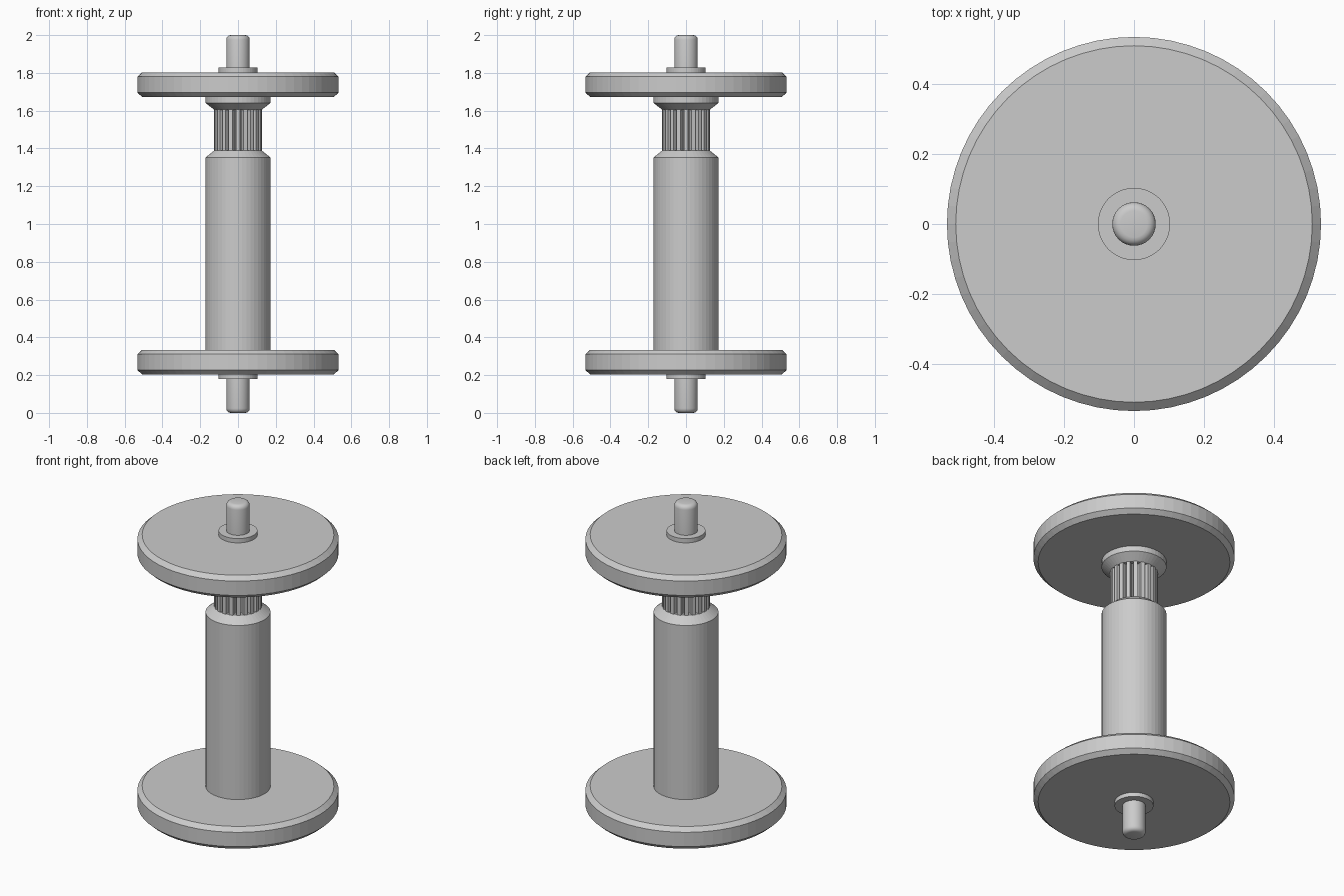
import bpy, bmesh
from math import sin, cos, pi, radians

if "Cube" in bpy.data.objects:
    bpy.data.objects.remove(bpy.data.objects["Cube"])


def add_mesh(name, rings, smooth):
    """Join equal-length rings of points into a capped solid."""
    bm = bmesh.new()
    loops = [[bm.verts.new(p) for p in ring] for ring in rings]
    n = len(loops[0])
    for a, b in zip(loops, loops[1:]):
        for i in range(n):
            j = (i + 1) % n
            bm.faces.new((a[i], a[j], b[j], b[i]))
    bm.faces.new(loops[0][::-1])
    bm.faces.new(loops[-1])
    me = bpy.data.meshes.new(name)
    bm.to_mesh(me)
    bm.free()
    ob = bpy.data.objects.new(name, me)
    bpy.context.collection.objects.link(ob)
    if smooth:
        bpy.context.view_layer.objects.active = ob
        ob.select_set(True)
        bpy.ops.object.shade_smooth_by_angle(angle=radians(smooth))
        ob.select_set(False)
    return ob


def lathe(name, profile, sides=48, smooth=0):
    """Turn a bottom-to-top (radius, z) profile around the z axis."""
    return add_mesh(name, [[(r * cos(2 * pi * i / sides), r * sin(2 * pi * i / sides), z)
                            for i in range(sides)] for r, z in profile], smooth)


# Axle pins with rounded ends, and the thin collars beside the wheels
R, F = 0.062, 0.024
arc = [(R - F + F * sin(a), F - F * cos(a)) for a in [i * pi / 8 for i in range(5)]]
lower_pin = arc + [(R, 0.21)]
upper_pin = [(r, 2 - z) for r, z in reversed(lower_pin)]
lathe("lower_axle_pin", lower_pin, 32, 30)
lathe("upper_axle_pin", upper_pin, 32, 30)
for name, z in (("lower_collar", 0.18), ("upper_collar", 1.80)):
    lathe(name, [(0.103, z), (0.103, z + 0.028)])

# Two wheels with chamfered rims
for name, z in (("lower_wheel", 0.204), ("upper_wheel", 1.673)):
    lathe(name, [(0.508, z), (0.533, z + 0.023), (0.533, z + 0.107), (0.508, z + 0.13)], 64)

# Main barrel and the short tapered hub under the upper wheel
lathe("barrel", [(0.172, 0.33), (0.172, 1.352), (0.125, 1.39)])
lathe("upper_hub", [(0.125, 1.604), (0.172, 1.641), (0.172, 1.675)])

# Toothed pinion between the barrel and the hub
TEETH = 20
section = []
for t in range(TEETH):
    for r, f in ((0.100, -0.40), (0.127, -0.27), (0.127, 0.27), (0.100, 0.40)):
        a = 2 * pi * (t + f) / TEETH
        section.append((r * cos(a), r * sin(a)))
add_mesh("pinion_gear", [[(x, y, z) for x, y in section] for z in (1.38, 1.615)], 0)
